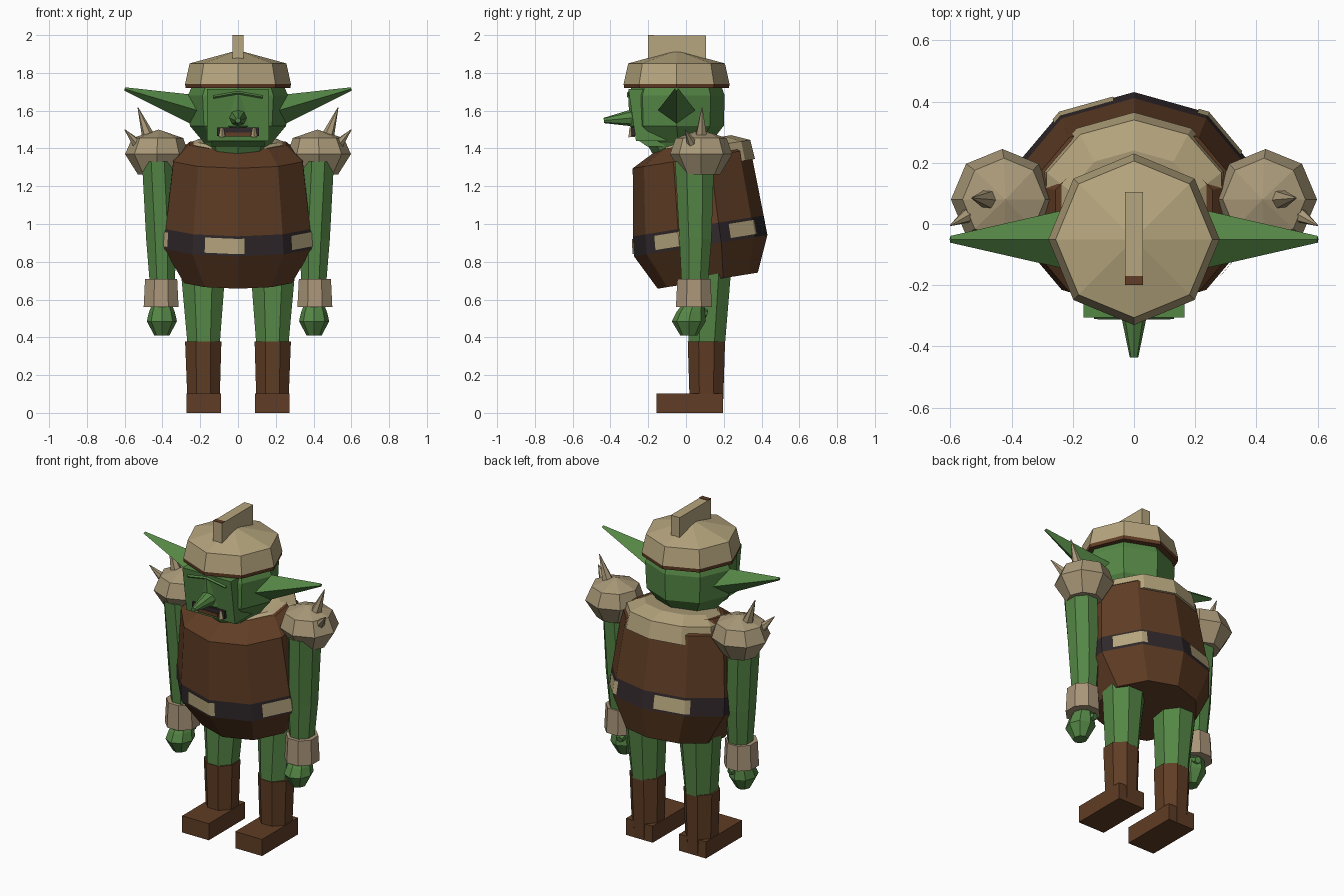
import bpy, bmesh, math
from mathutils import Vector

if "Cube" in bpy.data.objects:
    bpy.data.objects.remove(bpy.data.objects["Cube"])


def material(name, rgb):
    m = bpy.data.materials.new(name)
    m.use_nodes = True
    m.diffuse_color = (*rgb, 1)
    m.node_tree.nodes["Principled BSDF"].inputs["Base Color"].default_value = (*rgb, 1)
    return m


GREEN = material("green skin", (.09, .24, .06))
TAN = material("tan plate", (.47, .38, .21))
BONE = material("bone", (.40, .32, .19))
CUFF = material("cuff leather", (.40, .30, .19))
BROWN = material("brown leather", (.115, .046, .018))
DARK = material("dark belt", (.03, .021, .024))


def finish(name, bm, mats):
    bmesh.ops.recalc_face_normals(bm, faces=bm.faces)
    me = bpy.data.meshes.new(name)
    bm.to_mesh(me)
    bm.free()
    for m in mats:
        me.materials.append(m)
    ob = bpy.data.objects.new(name, me)
    bpy.context.collection.objects.link(ob)
    return ob


def loft(name, rings, mats, n=8, phase=0.0, slope=0.0, bands=None):
    """Stacked polygon rings (cx, cy, z, rx, ry); a zero radius makes a point."""
    bm = bmesh.new()
    loops = []
    for cx, cy, z, rx, ry in rings:
        if rx == 0:
            loops.append([bm.verts.new((cx, cy, z))])
            continue
        angles = [phase + math.tau * i / n - math.pi / 2 for i in range(n)]
        loops.append([bm.verts.new((cx + rx * math.cos(a), cy + ry * math.sin(a),
                                    z + slope * ry * math.sin(a))) for a in angles])
    for k, (lo, hi) in enumerate(zip(loops, loops[1:])):
        for i in range(n):
            j = (i + 1) % n
            if len(hi) == 1:
                f = bm.faces.new((lo[i], lo[j], hi[0]))
            elif len(lo) == 1:
                f = bm.faces.new((lo[0], hi[j], hi[i]))
            else:
                f = bm.faces.new((lo[i], lo[j], hi[j], hi[i]))
            f.material_index = bands[k] if bands else 0
    for end in (loops[0], loops[-1]):
        if len(end) > 1:
            bm.faces.new(end)
    return finish(name, bm, mats)


def box(name, lo, hi, mat, front_shift=0.0):
    """Box from corner to corner; front_shift pulls the lower front edge back."""
    bm = bmesh.new()
    bmesh.ops.create_cube(bm, size=1)
    for v in bm.verts:
        low_front = v.co.z < 0 and v.co.y < 0
        v.co = [lo[i] if v.co[i] < 0 else hi[i] for i in range(3)]
        if low_front:
            v.co.y += front_shift
    return finish(name, bm, [mat])


def spike(name, base, tip, r1, r2, mat, n=6, flat=1.0):
    """Tapered spike between two points."""
    base, tip = Vector(base), Vector(tip)
    bm = bmesh.new()
    bmesh.ops.create_cone(bm, cap_ends=True, segments=n, radius1=r1, radius2=r2,
                          depth=(tip - base).length)
    turn = (tip - base).to_track_quat('Z', 'Y').to_matrix()
    for v in bm.verts:
        v.co.y *= flat
        v.co = turn @ v.co + (base + tip) / 2
    return finish(name, bm, [mat])


OCT = math.pi / 8
TILT = .16

# Tilted barrel torso with the belt as one of its bands
low_belt = (0, .078, .885, .41, .353)
high_belt = (0, .065, .99, .402, .346)
loft("torso", [(0, .115, .70, .30, .265), low_belt, high_belt,
               (0, .03, 1.345, .36, .312), (0, .05, 1.425, .27, .2)],
     [BROWN, DARK], n=10, slope=TILT, bands=[0, 1, 0, 0])


# Five thin plates that wrap around the belt
def belt_point(deg, t):
    step = 36
    k = math.floor((deg + 90) / step)
    f = (deg + 90) / step - k
    cy, z, rx, ry = [low_belt[i] + (high_belt[i] - low_belt[i]) * t for i in range(1, 5)]
    ends = []
    for c in (k, k + 1):
        a = math.radians(c * step - 90)
        ends.append(Vector(((rx + .007) * math.cos(a), (ry + .007) * math.sin(a), 0)))
    p = ends[0].lerp(ends[1], f)
    return p + Vector((0, cy, z + TILT * p.y))


for i in range(5):
    start = -116 + 72 * i
    stops = [start] + [c for c in range(-126, 306, 36) if start < c < start + 31] + [start + 31]
    bm = bmesh.new()
    cols = [[bm.verts.new(belt_point(d, t)) for t in (.12, .88)] for d in stops]
    for a, b in zip(cols, cols[1:]):
        bm.faces.new((a[0], b[0], b[1], a[1]))
    plate = finish("belt_plate", bm, [TAN])

# Mantle over the upper back
loft("mantle", [(0, .09, 1.30, .32, .275), (0, .09, 1.405, .30, .25),
                (0, .05, 1.44, .22, .19)], [TAN], n=10, slope=TILT)

# Head, jaw and face
loft("head", [(0, -.03, 1.36, .15, .14), (0, -.04, 1.43, .18, .17), (0, -.05, 1.52, .255, .25),
              (0, -.05, 1.68, .265, .255), (0, -.05, 1.75, .235, .23)], [GREEN])
box("face", (-.165, -.305, 1.44), (.165, -.1, 1.715), GREEN, front_shift=.04)
box("jaw", (-.14, -.255, 1.41), (.14, -.08, 1.445), GREEN, front_shift=.05)
box("mouth", (-.11, -.288, 1.465), (.11, -.262, 1.512), DARK)
box("lower_lip", (-.065, -.291, 1.463), (.065, -.27, 1.485), BROWN)
spike("nose", (0, -.28, 1.562), (0, -.435, 1.548), .046, .014, GREEN, n=8)

# Helmet with a leather rim and a crest
loft("helmet", [(0, -.05, 1.72, .278, .278), (0, -.05, 1.742, .28, .28),
                (0, -.05, 1.85, .256, .256), (0, -.05, 1.92, 0, 0)],
     [BROWN, TAN], bands=[0, 1, 1])
box("crest", (-.03, -.2, 1.86), (.03, .105, 1.997), TAN)
box("crest_tip", (-.03, -.2, 1.994), (.03, -.17, 2.0), BROWN)

# Paired parts
for s, side in ((1, "left"), (-1, "right")):
    spike(side + "_ear", (s * .21, -.05, 1.6), (s * .6, -.05, 1.715),
          .1, .011, GREEN, n=4, flat=.82)
    spike(side + "_fang", (s * .085, -.288, 1.46), (s * .085, -.291, 1.51), .017, .008, TAN, n=4)
    spike(side + "_brow", (s * .13, -.303, 1.672), (0, -.305, 1.695), .008, .008, GREEN, n=4)

    # Spiked shoulder guard
    loft(side + "_shoulder_guard",
         [(s * .43, .08, 1.262, .1, .1), (s * .43, .08, 1.37, .168, .165),
          (s * .425, .08, 1.455, .135, .135), (s * .42, .08, 1.50, 0, 0)], [BONE])
    spike(side + "_large_spike", (s * .47, .08, 1.45), (s * .53, .085, 1.617), .037, .002, BONE)
    spike(side + "_small_spike", (s * .53, .035, 1.42), (s * .6, -.005, 1.5), .03, .002, BONE)

    # Arm, cuff and fist
    loft(side + "_arm", [(s * .4, .045, .60, .065, .07), (s * .405, .05, .92, .088, .092),
                         (s * .425, .045, 1.33, .09, .112)], [GREEN], phase=OCT)
    loft(side + "_cuff", [(s * .407, .042, .56, .1, .103), (s * .407, .042, .71, .092, .095)],
         [CUFF], phase=OCT)
    loft(side + "_fist", [(s * .403, .015, .41, .04, .045), (s * .403, .015, .485, .08, .09),
                          (s * .403, .025, .535, .068, .075), (s * .403, .04, .58, .05, .055)],
         [GREEN])
    spike(side + "_thumb", (s * .385, .06, .54), (s * .375, .11, .525), .035, .02, GREEN)

    # Leg, boot and foot
    loft(side + "_leg", [(s * .182, .11, .37, .093, .105), (s * .185, .13, .78, .13, .12)],
         [GREEN], phase=OCT)
    loft(side + "_boot", [(s * .182, .108, 0, .09, .094), (s * .184, .108, .378, .104, .107)],
         [BROWN], phase=OCT)
    box(side + "_foot", (min(s * .09, s * .272), -.155, 0),
        (max(s * .09, s * .272), .195, .102), BROWN)
